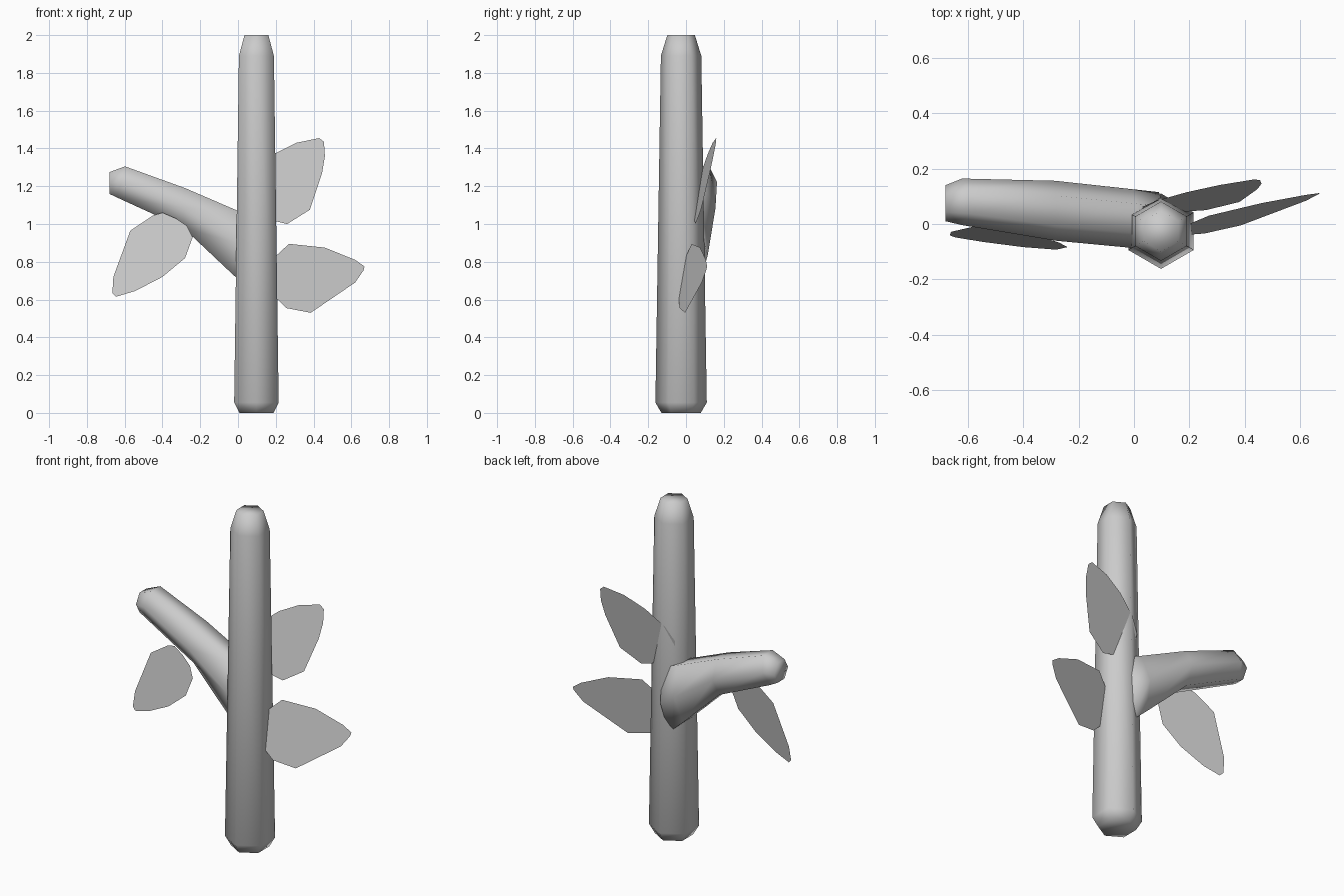
import bpy, bmesh
from math import cos, sin, pi
from mathutils import Vector

if "Cube" in bpy.data.objects:
    bpy.data.objects.remove(bpy.data.objects["Cube"])


def finish(name, bm, smooth=True):
    mesh = bpy.data.meshes.new(name)
    bm.to_mesh(mesh)
    bm.free()
    for p in mesh.polygons:
        p.use_smooth = smooth
    ob = bpy.data.objects.new(name, mesh)
    bpy.context.collection.objects.link(ob)
    return ob


def loft(name, rings):
    """Six-sided tube; each ring is (centre, first axis, second axis)."""
    bm = bmesh.new()
    loops = []
    for c, u, v in rings:
        c, u, v = Vector(c), Vector(u), Vector(v)
        loops.append([bm.verts.new(c + u * cos(i * pi / 3) + v * sin(i * pi / 3))
                      for i in range(6)])
    for a, b in zip(loops, loops[1:]):
        for i in range(6):
            j = (i + 1) % 6
            bm.faces.new((a[i], a[j], b[j], b[i]))
    bm.faces.new(loops[0])
    bm.faces.new(loops[-1])
    bmesh.ops.recalc_face_normals(bm, faces=bm.faces[:])
    return finish(name, bm)


def leaf(name, plane, outline):
    """Flat leaf: front outline (x, z) laid on y = a + b*x + c*z."""
    a, b, c = plane
    bm = bmesh.new()
    bm.faces.new([bm.verts.new((x, a + b * x + c * z, z)) for x, z in outline])
    return finish(name, bm, False)


# Upright stem with chamfered ends
stem = [(0, .104), (.055, .136), (1.89, .107), (2, .073)]
loft("stem", [((.0975, -.026, z), (0, r, 0), (r, 0, 0)) for z, r in stem])

# Side branch: (x, y, z), half width in y, vector to the upper side
branch = [((.09, .01, .835), .105, (.02, 0, .19)),
          ((-.01, .02, .90), .106, (.02, 0, .165)),
          ((-.285, .048, 1.085), .108, (.005, 0, .105)),
          ((-.62, .08, 1.223), .084, (.022, 0, .082)),
          ((-.68, .075, 1.217), .065, (0, 0, .058))]
loft("branch", [(c, (0, w, 0), Vector(up) / .866) for c, w, up in branch])

# Leaves
leaf("lower_right_leaf", (-.198, .2575, .177),
     [(.14, .68), (.20, .61), (.255, .555), (.385, .53), (.62, .69), (.665, .755),
      (.67, .775), (.62, .81), (.46, .875), (.27, .895), (.20, .83), (.15, .75)])
leaf("upper_right_leaf", (-.178, .12, .197),
     [(.04, 1.12), (.10, 1.06), (.20, 1.015), (.26, 1.0), (.38, 1.075), (.445, 1.27),
      (.46, 1.36), (.455, 1.435), (.43, 1.455), (.31, 1.43), (.19, 1.37),
      (.08, 1.28), (.03, 1.20)])
leaf("left_leaf", (-.285, -.2125, .162),
     [(-.665, .635), (-.645, .615), (-.545, .645), (-.40, .72), (-.28, .82),
      (-.24, .93), (-.27, .99), (-.33, 1.03), (-.40, 1.06), (-.45, 1.045),
      (-.57, .965), (-.66, .72)])
